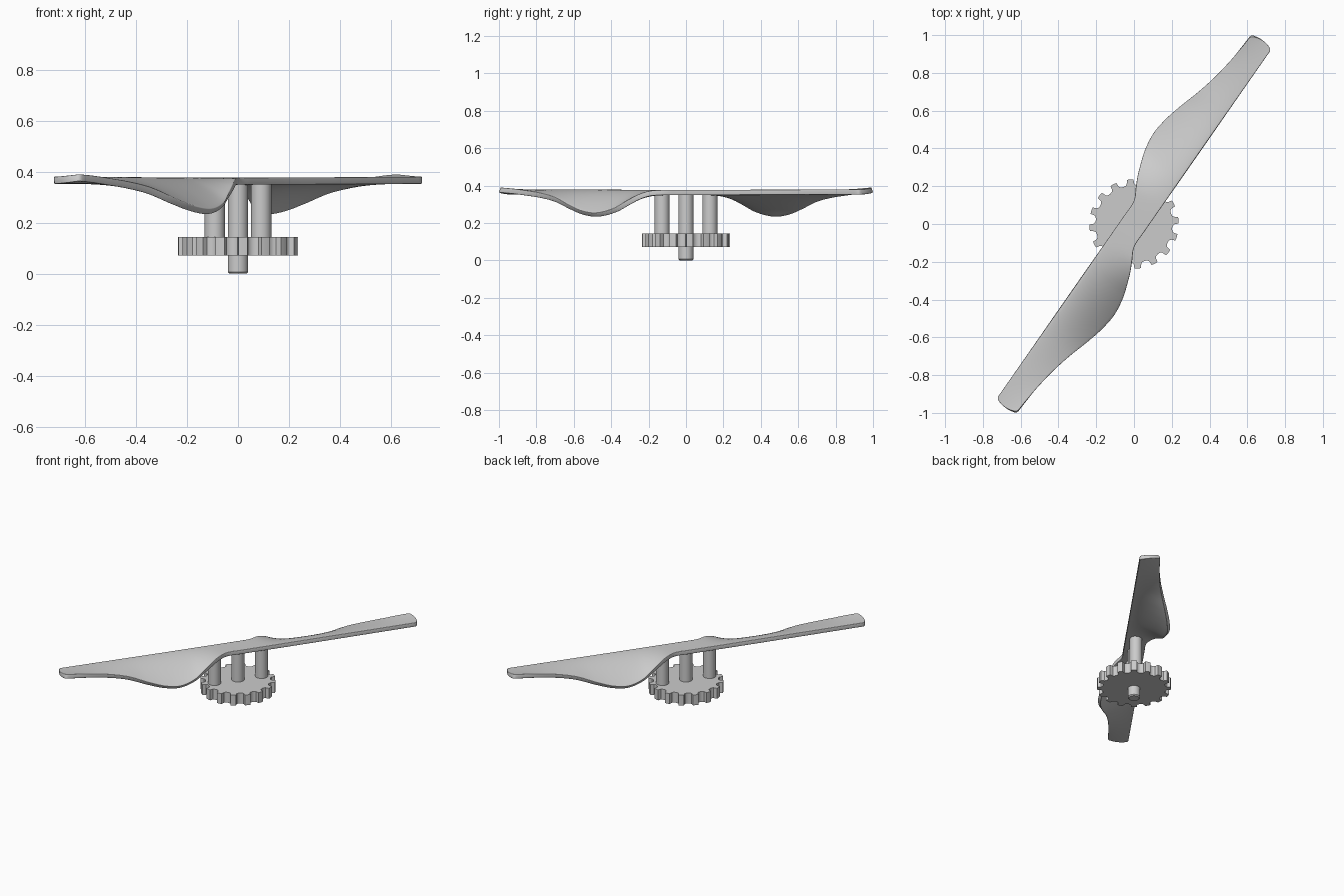
import bpy, bmesh, math
from mathutils import Vector, Matrix

if "Cube" in bpy.data.objects:
    bpy.data.objects.remove(bpy.data.objects["Cube"])

ANGLE = math.atan2(0.815, 0.58)   # heading of the blade axis seen from above

# blade stations: distance along axis, wide edge v, wide edge z
STATIONS = [(0.0, .068, .363), (.10, .072, .363), (.165, .105, .358), (.215, .130, .340),
            (.265, .148, .313), (.345, .172, .268), (.45, .187, .244), (.55, .178, .254),
            (.65, .156, .283), (.77, .124, .325), (.88, .101, .347), (1.0, .085, .362),
            (1.10, .078, .372), (1.175, .074, .377)]


def sample(u, k):
    """Smooth interpolation of station column k at u (cubic Hermite)."""
    n = len(STATIONS)
    i = max(j for j in range(n - 1) if STATIONS[j][0] <= u + 1e-9)

    def slope(j):
        a, b = STATIONS[max(j - 1, 0)], STATIONS[min(j + 1, n - 1)]
        return (b[k] - a[k]) / (b[0] - a[0])
    a, b = STATIONS[i], STATIONS[i + 1]
    h = b[0] - a[0]
    t = (u - a[0]) / h
    return ((2*t**3 - 3*t*t + 1) * a[k] + (t**3 - 2*t*t + t) * h * slope(i)
            + (3*t*t - 2*t**3) * b[k] + (t**3 - t*t) * h * slope(i + 1))


def finish(bm, name, angle=35):
    bmesh.ops.recalc_face_normals(bm, faces=bm.faces)
    me = bpy.data.meshes.new(name)
    bm.to_mesh(me)
    bm.free()
    ob = bpy.data.objects.new(name, me)
    bpy.context.collection.objects.link(ob)
    bpy.ops.object.select_all(action='DESELECT')
    ob.select_set(True)
    bpy.context.view_layer.objects.active = ob
    bpy.ops.object.shade_smooth_by_angle(angle=math.radians(angle))
    return ob


def add_cylinder(name, x, y, r, z0, z1, chamfer=0.0):
    """Round post, optionally chamfered at its lower end."""
    bm = bmesh.new()
    levels = [(r - chamfer, z0), (r, z0 + chamfer), (r, z1)] if chamfer else [(r, z0), (r, z1)]
    n = 40
    rings = [[bm.verts.new((x + rr * math.cos(2*math.pi*i/n), y + rr * math.sin(2*math.pi*i/n), z))
              for i in range(n)] for rr, z in levels]
    for a, b in zip(rings, rings[1:]):
        for i in range(n):
            bm.faces.new((a[i], a[(i+1) % n], b[(i+1) % n], b[i]))
    bm.faces.new(rings[0])
    bm.faces.new(rings[-1])
    return finish(bm, name)


# propeller: one curved sheet, the second half is the first turned 180 degrees
N, M = 72, 16
us = [1.16 * i / N for i in range(N + 1)] + [1.168, 1.175]
half = []
for u in us:
    ve, ze = sample(u, 1), sample(u, 2)
    narrow = -.068 + .010 * u
    z_straight = .363 + .003 * u
    pinch = 1 - 0.12 * max(0, (u - 1.16) / .015) ** 2
    row = []
    for j in range(M + 1):
        s = j / M
        mid = (ve + narrow) / 2
        v = mid + (narrow + (ve - narrow) * s - mid) * pinch
        bulge = .012 * (1 - (2*s - 1)**2) * max(0, (u - 1.0) / .175)
        z = z_straight + (ze - z_straight) * s ** 1.7
        row.append(Vector((u + bulge, v, z)))
    half.append(row)
other = [[Vector((-p.x, -p.y, p.z)) for p in reversed(row)] for row in half[:0:-1]]
bm = bmesh.new()
grid = [[bm.verts.new(p) for p in row] for row in other + half]
for a, b in zip(grid, grid[1:]):
    for j in range(M):
        bm.faces.new((a[j], b[j], b[j+1], a[j+1]))
bmesh.ops.rotate(bm, verts=bm.verts, cent=(0, 0, 0), matrix=Matrix.Rotation(ANGLE, 3, 'Z'))
blade = finish(bm, "propeller_blade")
solid = blade.modifiers.new("thickness", 'SOLIDIFY')
solid.thickness, solid.offset = .028, 0
bev = blade.modifiers.new("rounded_rim", 'BEVEL')
bev.width, bev.segments, bev.limit_method = .008, 3, 'ANGLE'
bev.angle_limit = math.radians(50)

# gear with sixteen teeth
TEETH = 16
bm = bmesh.new()
profile = [(-4.3, .236), (0, .237), (4.3, .236), (5.4, .213), (7.5, .206), (11.25, .203),
           (15, .206), (17.1, .213)]
ring = []
for t in range(TEETH):
    for deg, r in profile:
        a = math.radians(5 + t * 360 / TEETH + deg)
        ring.append(bm.verts.new((r * math.cos(a), r * math.sin(a), .072)))
base = bm.faces.new(ring)
ext = bmesh.ops.extrude_face_region(bm, geom=[base], use_keep_orig=True)
bmesh.ops.translate(bm, vec=(0, 0, .072),
                    verts=[g for g in ext['geom'] if isinstance(g, bmesh.types.BMVert)])
finish(bm, "gear", 30)

# central shaft and the two pins joining gear and propeller
add_cylinder("shaft", 0, 0, .04, 0, .362, .007)
for side, label in ((1, "back"), (-1, "front")):
    d = side * .157
    add_cylinder("pin_" + label, d * math.cos(ANGLE), d * math.sin(ANGLE), .04, .10, .36)
